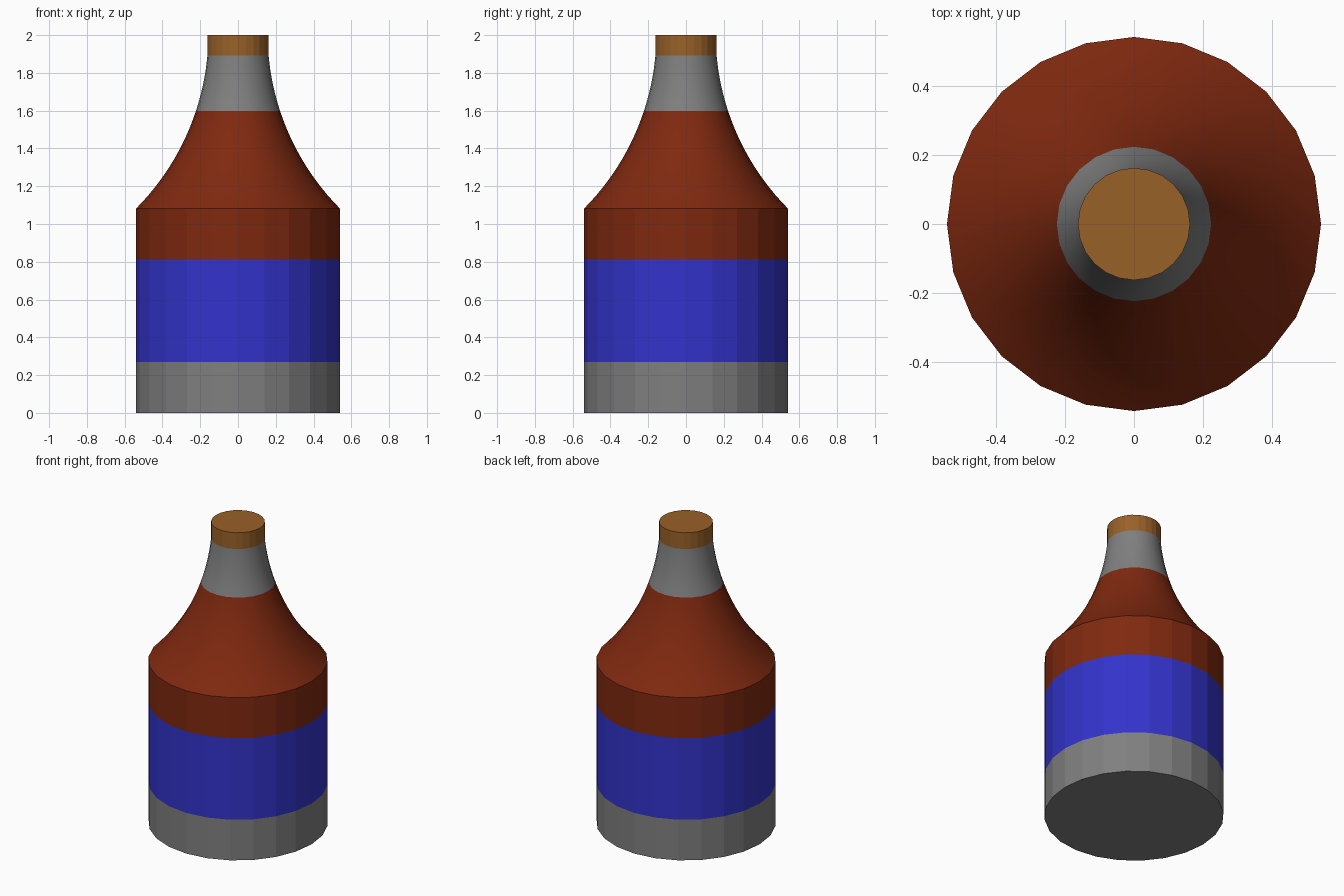
import bpy, bmesh, math
from mathutils import Vector

if "Cube" in bpy.data.objects:
    bpy.data.objects.remove(bpy.data.objects["Cube"])

SIDES = 24
BODY_R, NECK_R = 0.5405, 0.162
SHOULDER_Z, SPLIT_Z, NECK_TOP, TOP = 1.081, 1.598, 1.892, 2.0
SPLIT_R = 0.223


def material(name, rgb):
    """Plain material from display (sRGB) colour values."""
    m = bpy.data.materials.new(name)
    lin = [c / 12.92 if c < 0.04045 else ((c + 0.055) / 1.055) ** 2.4 for c in rgb]
    m.diffuse_color = (*lin, 1)
    m.use_nodes = True
    m.node_tree.nodes["Principled BSDF"].inputs["Base Color"].default_value = m.diffuse_color
    return m


def lathe(name, profile, mat, smooth=False, bottom=False, top=False):
    """Revolve (radius, z) points around z, optionally capping the ends."""
    bm = bmesh.new()
    rings = []
    for r, z in profile:
        rings.append([bm.verts.new((r * math.cos(a), r * math.sin(a), z))
                      for a in (2 * math.pi * i / SIDES for i in range(SIDES))])
    for lo, hi in zip(rings, rings[1:]):
        for i in range(SIDES):
            j = (i + 1) % SIDES
            f = bm.faces.new((lo[i], lo[j], hi[j], hi[i]))
            f.smooth = smooth
    if bottom:
        bm.faces.new(rings[0][::-1])
    if top:
        bm.faces.new(rings[-1])
    mesh = bpy.data.meshes.new(name)
    bm.to_mesh(mesh)
    bm.free()
    mesh.materials.append(mat)
    obj = bpy.data.objects.new(name, mesh)
    bpy.context.collection.objects.link(obj)
    return obj


def circle_through(a, b, c):
    """Centre and radius of the circle through three 2D points."""
    a, b, c = Vector(a), Vector(b), Vector(c)
    p, q = b - a, c - a
    d = 2 * (p.x * q.y - p.y * q.x)
    pp, qq = p.length_squared, q.length_squared
    u = Vector((q.y * pp - p.y * qq, p.x * qq - q.x * pp)) / d
    return a + u, u.length


# Concave shoulder-to-neck arc
CENTRE, ARC_R = circle_through((BODY_R, SHOULDER_Z), (SPLIT_R, SPLIT_Z), (NECK_R, NECK_TOP))


def arc_part(z0, z1, n):
    zs = [z0 + (z1 - z0) * i / n for i in range(n + 1)]
    return [(CENTRE.x - math.sqrt(ARC_R ** 2 - (z - CENTRE.y) ** 2), z) for z in zs]


grey = material("grey", (0.5, 0.5, 0.5))
red = material("red_brown", (0.5, 0.16, 0.06))
blue = material("label_blue", (0.2, 0.2, 0.8))
cork = material("cork_brown", (0.6, 0.38, 0.16))

# Straight faceted body in three bands
lathe("bottle_base", [(BODY_R, 0), (BODY_R, 0.27)], grey, bottom=True)
lathe("label_band", [(BODY_R, 0.27), (BODY_R, 0.811)], blue)
lathe("upper_body", [(BODY_R, 0.811), (BODY_R, SHOULDER_Z)], red)

# Smooth shoulder and neck share one arc
lathe("shoulder", arc_part(SHOULDER_Z, SPLIT_Z, 14), red, smooth=True)
lathe("neck", arc_part(SPLIT_Z, NECK_TOP, 10), grey, smooth=True)

# Stopper
lathe("stopper", [(NECK_R, NECK_TOP), (NECK_R, TOP)], cork, top=True)
